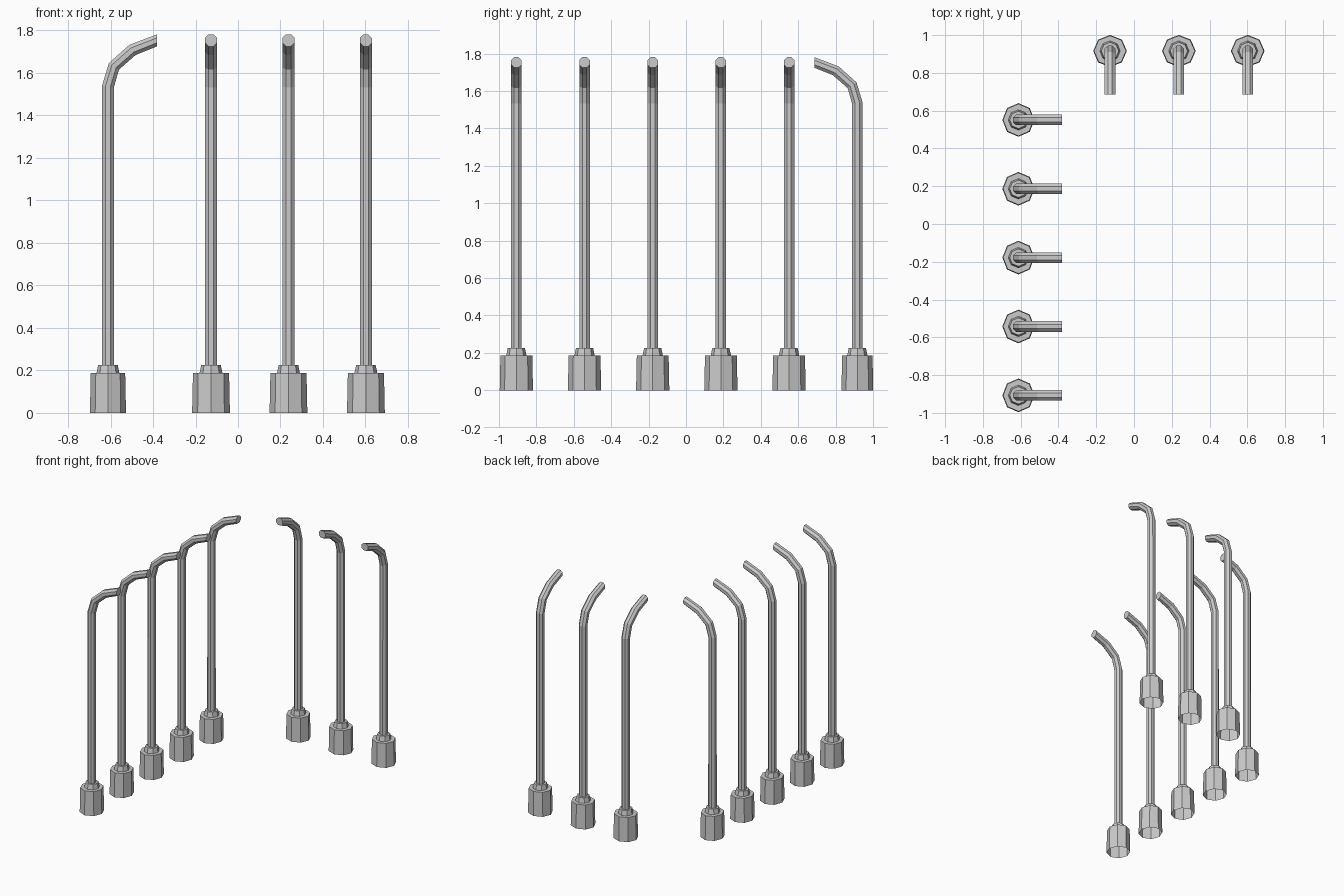
import bpy, bmesh
from math import cos, sin, pi
from mathutils import Matrix, Vector

if "Cube" in bpy.data.objects:
    bpy.data.objects.remove(bpy.data.objects["Cube"])

SIDES = 8


def ring(bm, center, across, along, tilt=0.0, turn=0.0):
    """Ring of vertices; local x is the arm direction, tilt leans the ring toward it."""
    verts = []
    for i in range(SIDES):
        a = 2 * pi * i / SIDES + turn
        u, v = along * cos(a), across * sin(a)
        verts.append(bm.verts.new(Vector(center) + Vector((u * cos(tilt), v, -u * sin(tilt)))))
    return verts


def skin(name, rings, cap_end, place):
    """Join successive rings with flat quads, leaving the bottom open."""
    bm = bmesh.new()
    loops = [ring(bm, *r) for r in rings]
    for lo, hi in zip(loops, loops[1:]):
        for i in range(SIDES):
            j = (i + 1) % SIDES
            bm.faces.new((lo[i], lo[j], hi[j], hi[i]))
    if cap_end:
        bm.faces.new(loops[-1])
    mesh = bpy.data.meshes.new(name)
    bm.to_mesh(mesh)
    bm.free()
    obj = bpy.data.objects.new(name, mesh)
    bpy.context.collection.objects.link(obj)
    obj.matrix_world = place
    return obj


def lamp_post(tag, x, y, angle):
    place = Matrix.Translation((x, y, 0)) @ Matrix.Rotation(angle, 4, 'Z')
    # Tapered pedestal with a stepped collar
    skin(f"pedestal_{tag}", [
        ((0, 0, 0), 0.089, 0.085),
        ((0, 0, 0.187), 0.085, 0.081),
        ((0, 0, 0.187), 0.054, 0.054),
        ((0, 0, 0.225), 0.046, 0.046)], True, place)
    # Pole bending over into a short arm with a vertical end face
    t = pi / SIDES
    r = 0.0305
    skin(f"pole_{tag}", [
        ((0, 0, 0.22), r, r, 0, t),
        ((0, 0, 1.536), r, r, 0.14, t),
        ((0.028, 0, 1.631), r, r, 0.57, t),
        ((0.115, 0, 1.708), r, r, 0.99, t),
        ((0.23, 0, 1.753), r, r, pi / 2, t)], True, place)


# Row of five along the left, arms pointing right
for i in range(5):
    lamp_post(f"left_{i + 1}", -0.612, -0.907 + 0.3645 * i, 0)

# Row of three along the back, arms pointing forward
for i in range(3):
    lamp_post(f"back_{i + 1}", -0.127 + 0.3645 * i, 0.916, -pi / 2)
